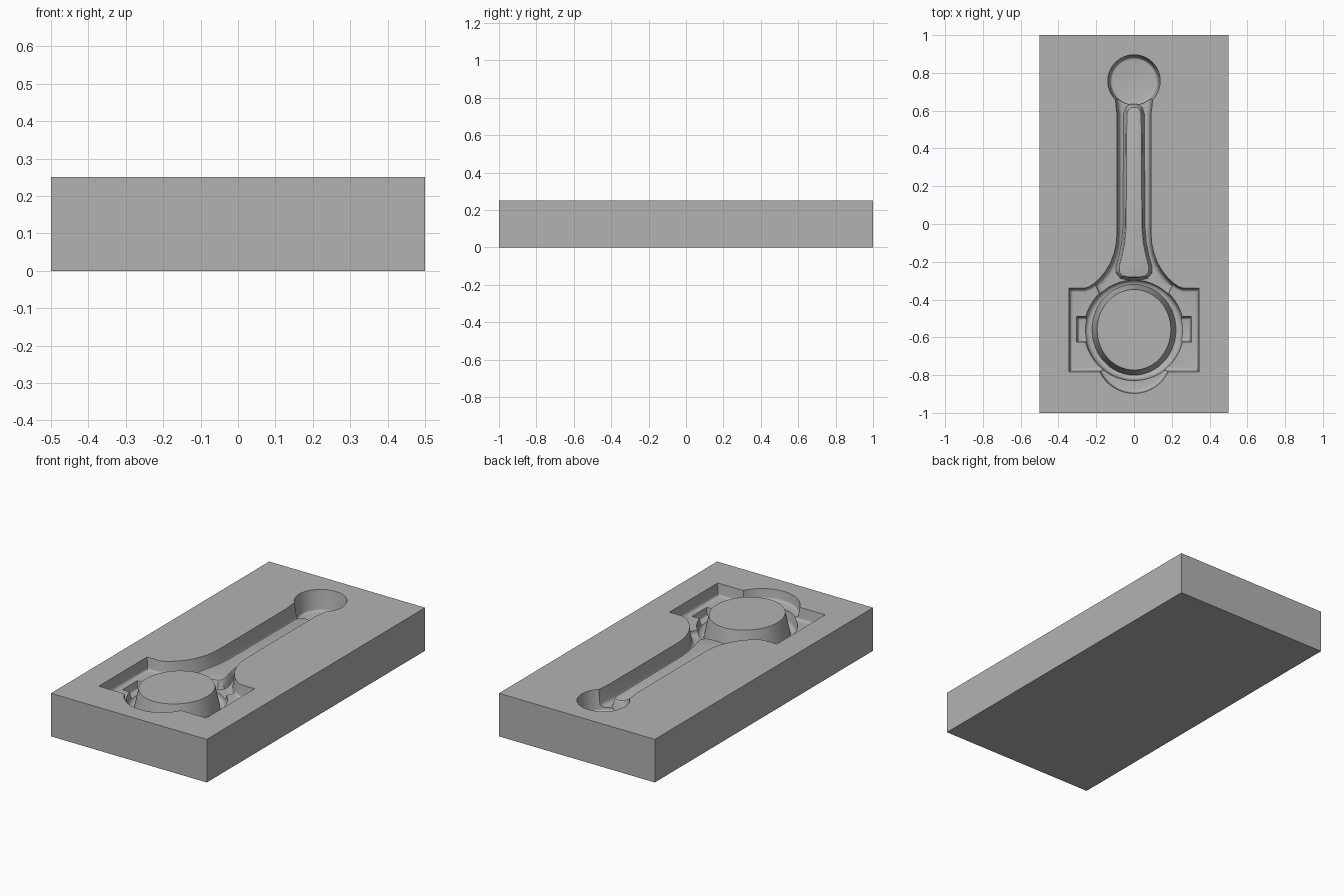
import bpy, bmesh, math
from mathutils import Vector

if "Cube" in bpy.data.objects:
    bpy.data.objects.remove(bpy.data.objects["Cube"])

TOP = 0.25
steel = bpy.data.materials.new("steel grey")
steel.diffuse_color = (0.45, 0.45, 0.45, 1)
steel.use_nodes = True
steel.node_tree.nodes["Principled BSDF"].inputs["Base Color"].default_value = steel.diffuse_color


def offset(pts, d):
    """Move a counter-clockwise outline outward by d."""
    out = []
    for i, p in enumerate(pts):
        a = (p - pts[i - 1]).normalized()
        b = (pts[(i + 1) % len(pts)] - p).normalized()
        na, nb = Vector((a.y, -a.x)), Vector((b.y, -b.x))
        out.append(p + (na + nb) * (d / max(0.4, 1 + na.dot(nb))))
    return out


def loft(name, outline, layers):
    """Solid through (offset, z) layers listed from top to bottom."""
    bm = bmesh.new()
    rings = [[bm.verts.new((q.x, q.y, z)) for q in offset(outline, d)] for d, z in layers]
    n = len(outline)
    for up, low in zip(rings, rings[1:]):
        for i in range(n):
            j = (i + 1) % n
            bm.faces.new((up[i], low[i], low[j], up[j]))
    bm.faces.new(rings[0])
    bm.faces.new(rings[-1][::-1])
    bmesh.ops.recalc_face_normals(bm, faces=bm.faces)
    me = bpy.data.meshes.new(name)
    bm.to_mesh(me)
    bm.free()
    me.materials.append(steel)
    ob = bpy.data.objects.new(name, me)
    bpy.context.collection.objects.link(ob)
    return ob


def combine(tool, operation):
    """Apply a boolean to the block and discard the tool."""
    bpy.context.view_layer.objects.active = block
    mod = block.modifiers.new(tool.name, 'BOOLEAN')
    mod.operation, mod.solver, mod.object = operation, 'EXACT', tool
    bpy.ops.object.modifier_apply(modifier=mod.name)
    bpy.data.objects.remove(tool)


def pocket(name, outline, depth, draft=0.12, fillet=0.02):
    """Sink a drafted pocket with a rounded floor edge."""
    z0 = TOP - depth
    wall = draft * (depth - fillet)
    layers = [(draft * 0.05, TOP + 0.05), (-wall, z0 + fillet)]
    for k in range(1, 5):
        t = k * math.pi / 8
        layers.append((-wall - fillet * (1 - math.cos(t)), z0 + fillet * (1 - math.sin(t))))
    combine(loft(name, outline, layers), 'DIFFERENCE')


def ellipse(cy, rx, ry, n=64):
    return [Vector((rx * math.cos(2 * math.pi * i / n), cy + ry * math.sin(2 * math.pi * i / n)))
            for i in range(n)]


def mirrored(right):
    """Close a right-hand half outline, listed bottom to top, by mirroring in x."""
    pts = [Vector(p) for p in right]
    return pts + [Vector((-p.x, p.y)) for p in reversed(pts)]


# Die block
bpy.ops.mesh.primitive_cube_add(size=1, location=(0, 0, TOP / 2))
block = bpy.context.object
block.name = "die_block"
block.scale = (1, 2, TOP)
bpy.ops.object.transform_apply(location=True, rotation=False, scale=True)
block.data.materials.append(steel)

# Bearing cap shelf and bolt shoulders
pocket("cap_shelf", ellipse(-0.697, 0.2, 0.2), 0.06, fillet=0.015)
pocket("shoulders", mirrored([(0.345, -0.783), (0.345, -0.34), (0.262, -0.34), (0.235, -0.331),
                              (0.205, -0.31), (0.17, -0.277)]), 0.07, fillet=0.015)

# Shank with its flare toward the large end
pocket("shank", mirrored([(0.17, -0.42), (0.215, -0.318), (0.182, -0.288), (0.15, -0.249),
                          (0.125, -0.206), (0.107, -0.16), (0.095, -0.11), (0.09, -0.05),
                          (0.09, 0.58), (0.095, 0.62), (0.10, 0.68)]), 0.10, fillet=0.025)

# Bolt recesses, sloped at both ends
bm_x = 0.318
for side in (-1, 1):
    pts = [Vector((side * x, y)) for x, y in
           [(0.1, -0.64), (bm_x, -0.64), (bm_x, -0.475), (0.1, -0.475)]]
    pocket("bolt_recess", pts if side > 0 else pts[::-1], 0.115, draft=0.2, fillet=0.012)

# Ring around the large bore, and the small end
pocket("large_ring", ellipse(-0.56, 0.275, 0.278, 80), 0.13, draft=0.15, fillet=0.025)
pocket("small_end", ellipse(0.757, 0.139, 0.139), 0.12, fillet=0.012)

# Raised web that leaves the shank recess
web = mirrored([(0.03, -0.285), (0.065, -0.278), (0.083, -0.255), (0.083, -0.225), (0.068, -0.17),
                (0.054, -0.10), (0.047, -0.02), (0.043, 0.58), (0.034, 0.61), (0.015, 0.623)])
combine(loft("web", web, [(-0.012, 0.2), (-0.005, 0.198), (0, 0.192), (0.005, 0.165),
                          (0.012, 0.15), (0.016, 0.1)]), 'UNION')

# Tapered core of the large bore, flush with the parting face
combine(loft("bore_core", ellipse(-0.56, 0.195, 0.213, 72),
             [(0, TOP), (0.024, 0.14), (0.03, 0.1)]), 'UNION')

# Smooth shading with sharp edges kept
for p in block.data.polygons:
    p.material_index = 0
bpy.ops.object.select_all(action='DESELECT')
block.select_set(True)
bpy.context.view_layer.objects.active = block
bpy.ops.object.shade_smooth_by_angle(angle=math.radians(30))
